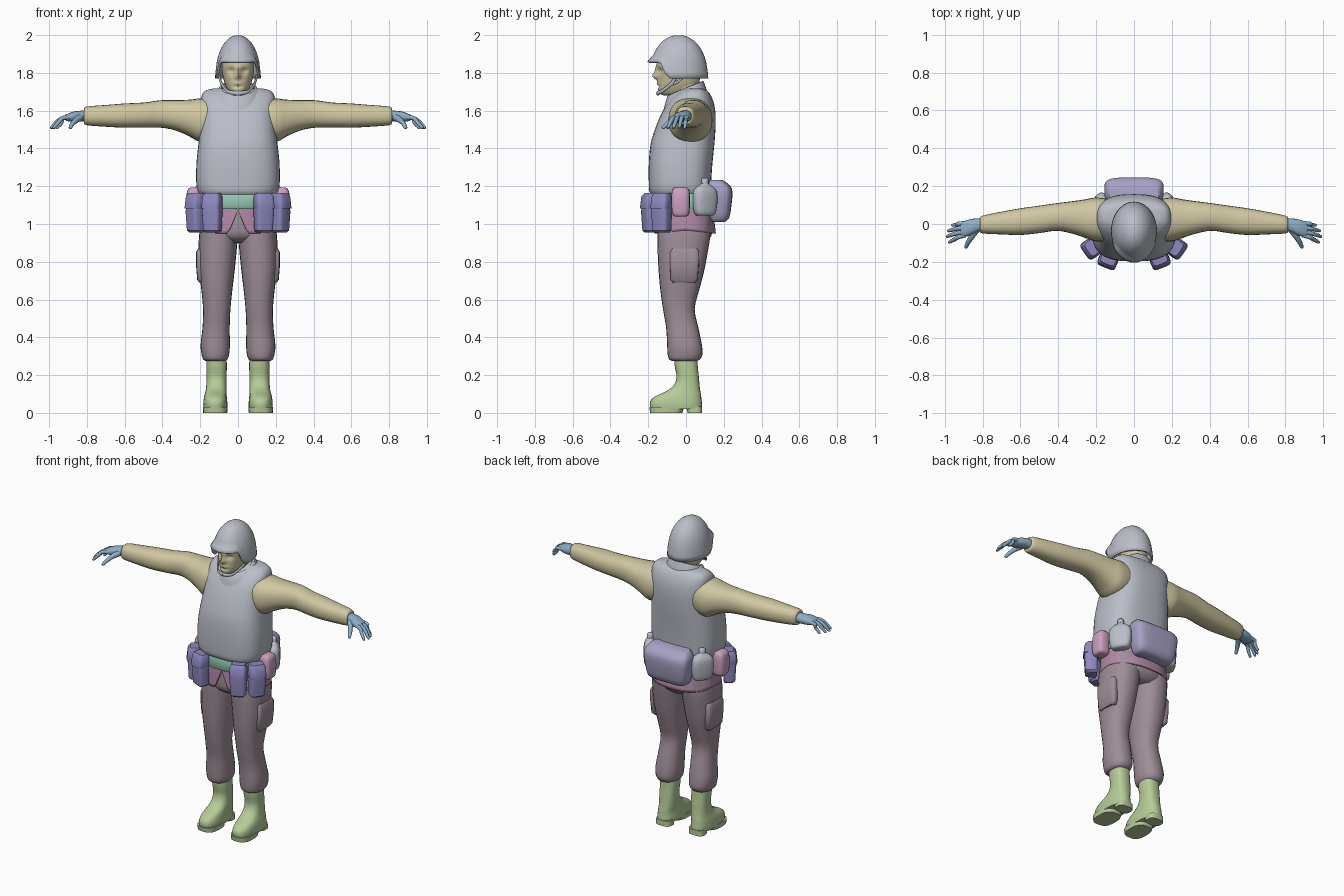
import bpy, bmesh, math
from mathutils import Vector, Matrix


def material(name, r, g, b):
    m = bpy.data.materials.new(name)
    m.diffuse_color = [((c / 255 + 0.055) / 1.055) ** 2.4 for c in (r, g, b)] + [1]
    return m


GREY = material("cool grey", 186, 190, 199)
TAN = material("tan", 208, 199, 162)
BLUE = material("glove blue", 142, 174, 200)
MINT = material("mint", 152, 206, 182)
MAUVE = material("jacket mauve", 178, 138, 168)
TROUSER = material("trouser mauve grey", 158, 142, 152)
GREEN = material("boot green", 182, 204, 152)
VIOLET = material("violet", 142, 136, 190)
LAVENDER = material("lavender", 168, 162, 198)
PINK = material("pink", 204, 160, 192)


def finish(name, bm, mat, mirror=False, angle=50, move=None):
    if move:
        bm.transform(move)
    bmesh.ops.recalc_face_normals(bm, faces=bm.faces)
    me = bpy.data.meshes.new(name)
    bm.to_mesh(me)
    bm.free()
    me.materials.append(mat)
    ob = bpy.data.objects.new(name, me)
    bpy.context.collection.objects.link(ob)
    bpy.ops.object.select_all(action='DESELECT')
    ob.select_set(True)
    bpy.context.view_layer.objects.active = ob
    bpy.ops.object.shade_smooth_by_angle(angle=math.radians(angle))
    if mirror:
        ob.modifiers.new("mirror", 'MIRROR')
    return ob


def spline(rows, steps):
    """Catmull-Rom interpolation between the rows of numbers."""
    out = []
    for i in range(len(rows) - 1):
        a, b, c, d = (rows[max(0, min(len(rows) - 1, i + k))] for k in (-1, 0, 1, 2))
        for s in range(steps):
            t = s / steps
            out.append([0.5 * (2 * q + (r - p) * t + (2 * p - 5 * q + 4 * r - w) * t * t
                               + (3 * q - p - 3 * r + w) * t ** 3)
                        for p, q, r, w in zip(a, b, c, d)])
    return out + [list(rows[-1])]


def skin(bm, rings, caps=True):
    vs = [[bm.verts.new(p) for p in ring] for ring in rings]
    n = len(vs[0])
    for a, b in zip(vs, vs[1:]):
        for i in range(n):
            bm.faces.new((a[i], a[(i + 1) % n], b[(i + 1) % n], b[i]))
    if caps:
        bm.faces.new(vs[0])
        bm.faces.new(vs[-1])


def loft(name, rows, mat, axis='z', n=24, p=2.3, steps=3, warp=None, caps=True, **kw):
    """Rows: position along the axis, then low/high bounds of both cross axes."""
    rings = []
    for h, u0, u1, v0, v1 in spline(rows, steps):
        ring = []
        for i in range(n):
            a = 2 * math.pi * i / n
            c, s = math.cos(a), math.sin(a)
            u = (u0 + u1) / 2 + (u1 - u0) / 2 * math.copysign(abs(c) ** (2 / p), c)
            v = (v0 + v1) / 2 + (v1 - v0) / 2 * math.copysign(abs(s) ** (2 / p), s)
            q = Vector((u, v, h)) if axis == 'z' else Vector((h, u, v))
            ring.append(warp(q) if warp else q)
        rings.append(ring)
    bm = bmesh.new()
    skin(bm, rings, caps)
    return finish(name, bm, mat, **kw)


def tube(name, pts, mat, n=10, flat=1.0, **kw):
    """Round tube through points (x, y, z, radius)."""
    path = spline(pts, 4)
    rings = []
    for i, q in enumerate(path):
        d = Vector(path[min(i + 1, len(path) - 1)][:3]) - Vector(path[max(i - 1, 0)][:3])
        d.normalize()
        side = d.cross(Vector((0, 0, 1))).normalized()
        up = side.cross(d)
        rings.append([Vector(q[:3]) + q[3] * (side * math.cos(2 * math.pi * k / n) * flat
                      + up * math.sin(2 * math.pi * k / n)) for k in range(n)])
    bm = bmesh.new()
    skin(bm, rings)
    return finish(name, bm, mat, **kw)


def place(x, y, deg):
    return Matrix.Translation((x, y, 0)) @ Matrix.Rotation(math.radians(deg), 4, 'Z')


def sym(rows):
    return [(z, -x, x, y0, y1) for z, x, y0, y1 in rows]


# Head: lofted skull, with nose, eye sockets and lips pushed into it
def face(q):
    if q.y < -0.06:
        def g(x, z, sx, sz):
            return math.exp(-((abs(q.x) - x) / sx) ** 2 - ((q.z - z) / sz) ** 2)
        q.y += (0.016 * g(0.036, 1.812, 0.018, 0.016) - 0.028 * g(0, 1.782, 0.013, 0.018)
                - 0.012 * g(0, 1.81, 0.011, 0.025) - 0.009 * g(0, 1.745, 0.024, 0.007)
                + 0.006 * g(0, 1.727, 0.03, 0.007))
    return q


loft("head", sym([(1.68, .025, -.115, .03), (1.69, .042, -.138, .045), (1.715, .058, -.148, .06),
                  (1.75, .072, -.147, .07), (1.8, .083, -.15, .08), (1.84, .085, -.155, .08),
                  (1.9, .08, -.14, .08)]), TAN, n=56, steps=5, warp=face)
loft("neck", sym([(1.58, .075, -.07, .08), (1.66, .062, -.065, .06), (1.76, .062, -.06, .065)]), TAN)

# Helmet: dome whose rim is raised over the face
bm = bmesh.new()
rings = []
for k in range(13):
    ring = []
    for i in range(40):
        a = 2 * math.pi * i / 40
        t = max(0, min(1, (-math.sin(a) - 0.35) / 0.28))
        low = 1.77 + 0.09 * t * t * (3 - 2 * t)
        z = low + (1.999 - low) * math.sin(math.pi / 2 * k / 12)
        h = (z - 1.77) / 0.23
        r = math.sqrt(max(0.0004, 1 - h ** 2.3)) + 0.07 * max(0, 1 - k / 2) * (0.3 + 1.6 * t)
        ring.append((0.119 * r * math.cos(a), -0.037 - 0.004 * t + 0.152 * r * math.sin(a), z))
    rings.append(ring)
skin(bm, rings, False)
bm.faces.new([v for v in bm.verts if v.index < 0 or v.co.z > 1.9985][-40:])
helmet = finish("helmet", bm, GREY)
shell = helmet.modifiers.new("shell", 'SOLIDIFY')
shell.thickness = 0.012

# Chin strap and cup
tube("chin_strap", [(.1, -.05, 1.79, .009), (.088, -.075, 1.745, .009), (.058, -.125, 1.705, .009),
                    (.03, -.145, 1.695, .011), (0, -.15, 1.693, .013)], GREY, flat=.6, mirror=True)
tube("rear_strap", [(.098, -.01, 1.79, .007), (.09, -.04, 1.755, .007), (.08, -.085, 1.735, .007)],
     GREY, flat=.6, mirror=True)

# Vest and its tilted collar
loft("vest", sym([(1.155, .2, -.183, .12), (1.175, .213, -.194, .13), (1.22, .221, -.197, .133),
                  (1.32, .22, -.197, .14), (1.42, .21, -.188, .15), (1.5, .201, -.165, .156),
                  (1.57, .197, -.137, .157), (1.63, .198, -.104, .15), (1.68, .192, -.062, .132),
                  (1.707, .17, -.025, .11), (1.717, .13, .0, .085)]), GREY, n=40, p=2.8)


def tilt(q):
    q.z += 0.42 * (q.y + 0.01)
    return q


loft("collar", sym([(1.63, .145, -.125, .115), (1.675, .125, -.112, .105), (1.715, .1, -.098, .092),
                    (1.717, .088, -.086, .08), (1.65, .08, -.075, .07)]),
     GREY, n=32, p=2.1, steps=1, warp=tilt)

# Sleeves
loft("sleeve", [(.12, -.09, .13, 1.45, 1.665), (.2, -.092, .14, 1.435, 1.665),
                (.26, -.072, .13, 1.465, 1.658), (.33, -.05, .12, 1.495, 1.656),
                (.41, -.036, .11, 1.51, 1.655), (.5, -.048, .097, 1.51, 1.643),
                (.6, -.058, .083, 1.51, 1.638), (.7, -.055, .065, 1.515, 1.63),
                (.8, -.05, .044, 1.523, 1.622), (.815, -.04, .03, 1.535, 1.61)],
     TAN, axis='x', mirror=True)

# Gloves: palm, four fingers and thumb
loft("palm", [(.79, -.035, .03, 1.54, 1.605), (.83, -.042, .03, 1.542, 1.6),
              (.87, -.062, .024, 1.54, 1.595), (.905, -.068, .012, 1.545, 1.582),
              (.918, -.06, .0, 1.555, 1.575)], BLUE, axis='x', n=16, mirror=True)
for i, (y0, y1, reach) in enumerate([(.004, -.006, .958), (-.017, -.036, .98),
                                     (-.038, -.066, .987), (-.058, -.095, .975)]):
    tube(f"finger_{i + 1}", [(.89, y0, 1.565, .012), (.93, (y0 * 2 + y1) / 3, 1.56, .0115),
                             (reach - .025, (y0 + 2 * y1) / 3, 1.538, .0105),
                             (reach, y1, 1.51, .008), (reach + .002, y1, 1.505, .003)],
         BLUE, mirror=True)
tube("thumb", [(.835, -.03, 1.565, .02), (.86, -.07, 1.548, .015), (.878, -.1, 1.528, .012),
               (.888, -.122, 1.51, .009), (.889, -.126, 1.506, .003)], BLUE, mirror=True)


# Jacket skirt with a notch at the front, and the belt
def notch(q):
    low = 0.948 + (0.02 * (1 - abs(q.y) / .17) if abs(q.y) < .17 else 0)
    if q.y < 0:
        low = max(low, 1.075 - 0.125 * min(1, abs(q.x) / .052))
    q.z = 1.1 + (q.z - 1.1) * (1.1 - low) / 0.15
    return q


skirt = loft("jacket_skirt", sym([(.95, .206, -.17, .158), (1.02, .2, -.168, .15), (1.1, .195, -.165, .14)]),
             MAUVE, n=80, p=2.4, warp=notch, caps=False)
skirt.modifiers.new("cloth", 'SOLIDIFY').thickness = 0.008
loft("belt", sym([(1.08, .203, -.178, .15), (1.09, .208, -.184, .155), (1.15, .208, -.186, .15),
                  (1.165, .203, -.18, .14)]), MINT, n=40, p=2.5, steps=1)

# Belt pouches, canteens and rear pack
for name, x, y, turn in [("inner_ammo_pouch", .135, -.187, 22), ("outer_ammo_pouch", .223, -.127, 55)]:
    loft(name, sym([(.955, .034, -.026, .032), (.965, .045, -.036, .035), (1.06, .05, -.042, .035),
                    (1.11, .048, -.04, .035), (1.145, .045, -.034, .035), (1.16, .036, -.022, .03)]),
         VIOLET, n=20, p=4.5, steps=1, mirror=True, angle=40, move=place(x, y, turn))
    loft(name + "_flap", sym([(1.082, .05, -.048, .03), (1.087, .052, -.048, .03),
                              (1.145, .049, -.041, .035), (1.163, .04, -.026, .03)]),
         VIOLET, n=20, p=4.5, steps=1, mirror=True, angle=40, move=place(x, y, turn))
loft("side_pouch", sym([(1.04, .032, -.028, .03), (1.055, .045, -.038, .04), (1.12, .049, -.042, .04),
                        (1.175, .046, -.036, .04), (1.192, .034, -.022, .03)]),
     PINK, n=20, p=3.5, mirror=True, move=place(.233, -.028, 88))
loft("canteen", sym([(1.045, .045, -.025, .025), (1.06, .06, -.036, .034), (1.12, .069, -.04, .035),
                     (1.17, .066, -.038, .035), (1.195, .048, -.028, .03), (1.212, .02, -.016, .016),
                     (1.225, .016, -.016, .016)]),
     GREY, n=20, p=2.8, mirror=True, move=place(.187, .1, 122))
loft("canteen_cap", sym([(1.215, .019, -.019, .019), (1.238, .019, -.019, .019), (1.243, .014, -.014, .014)]),
     GREY, n=14, p=2, steps=1, mirror=True, move=place(.187, .1, 122))
loft("rear_pack", sym([(1.01, .115, .135, .2), (1.03, .135, .12, .228), (1.1, .15, .11, .241),
                       (1.17, .157, .11, .246), (1.205, .15, .11, .232), (1.232, .13, .12, .195)]),
     LAVENDER, n=32, p=4, steps=2)

# Trousers
loft("trouser_seat", sym([(.9, .1, -.1, .1), (.94, .19, -.148, .135), (1.02, .19, -.15, .138),
                          (1.1, .185, -.15, .13)]), TROUSER, n=32)
loft("trouser_leg", [(.275, .068, .172, -.075, .06), (.285, .056, .185, -.09, .075),
                     (.31, .047, .193, -.097, .087), (.36, .043, .198, -.1, .084),
                     (.45, .044, .188, -.105, .066), (.55, .04, .185, -.122, .046),
                     (.65, .03, .194, -.136, .07), (.75, .018, .206, -.145, .096),
                     (.85, .008, .21, -.15, .115), (.95, .0, .205, -.152, .13),
                     (1.04, .0, .19, -.145, .13)], TROUSER, mirror=True)
loft("cargo_pocket", [(.69, .17, .205, -.07, .05), (.705, .17, .216, -.082, .062),
                      (.78, .17, .222, -.085, .068), (.85, .17, .222, -.085, .07),
                      (.87, .17, .212, -.075, .06)], TROUSER, n=20, p=4, steps=1, mirror=True)

# Boots: upper, front sole and heel
loft("boot", [(.02, .058, .182, -.188, .083), (.045, .056, .184, -.192, .085),
              (.07, .058, .182, -.184, .082), (.092, .06, .178, -.155, .08),
              (.115, .06, .172, -.105, .076), (.145, .061, .168, -.066, .072),
              (.19, .061, .166, -.05, .068), (.25, .059, .167, -.06, .062),
              (.31, .062, .165, -.062, .06)], GREEN, n=28, p=2.5, mirror=True)
loft("boot_sole", [(0, .057, .184, -.19, -.02), (.03, .055, .186, -.194, -.01)],
     GREEN, n=24, p=2.8, steps=1, mirror=True)
loft("boot_heel", [(0, .066, .17, .008, .086), (.035, .066, .17, .0, .086)],
     GREEN, n=24, p=3, steps=1, mirror=True)
